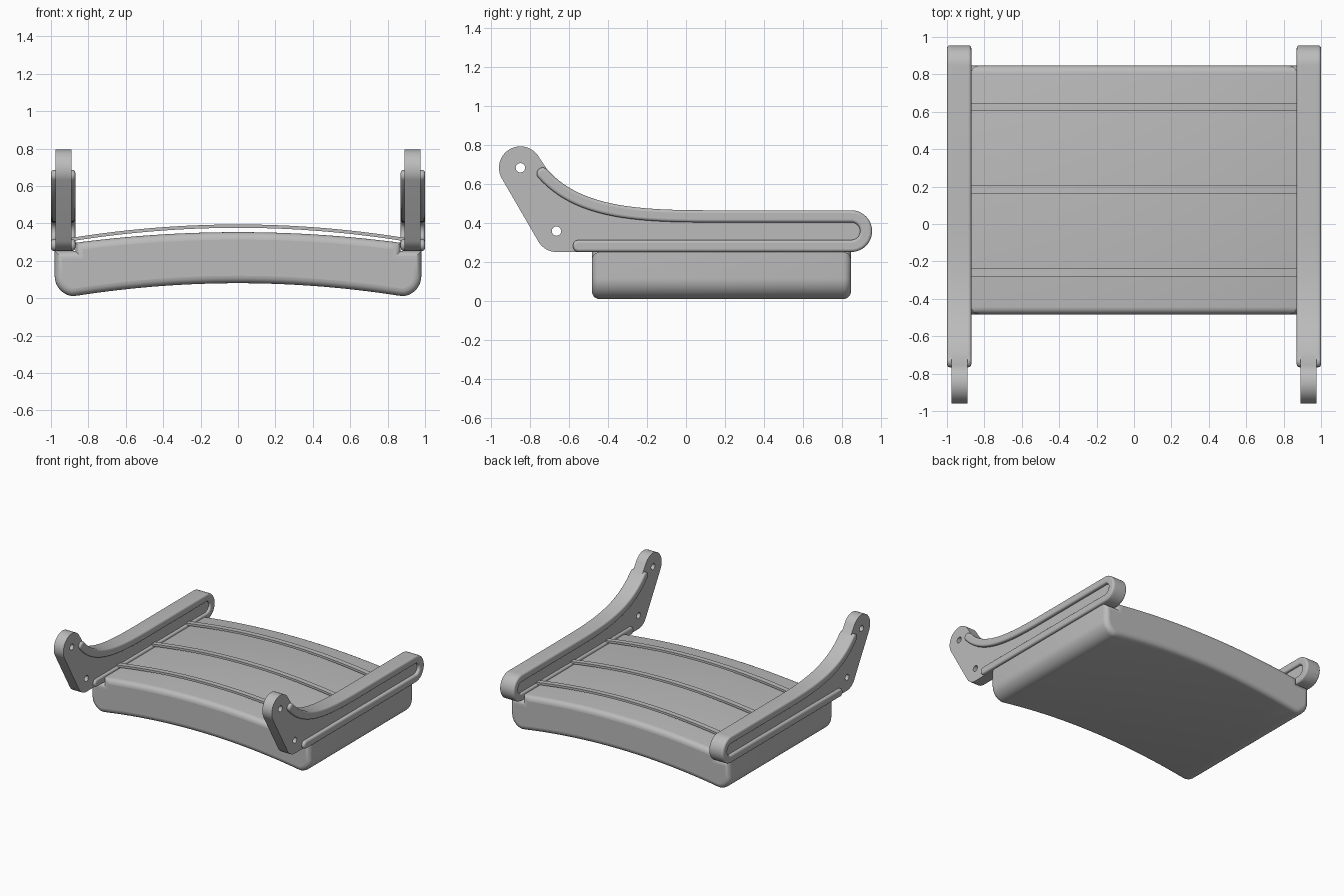
import bpy
from math import cos, sin, radians
from mathutils import Matrix, Vector

cube = bpy.data.objects.get("Cube")
if cube:
    bpy.data.objects.remove(cube, do_unlink=True)

grey = bpy.data.materials.new("plain grey")
grey.use_nodes = True
grey.diffuse_color = (0.5, 0.5, 0.5, 1)
grey.node_tree.nodes["Principled BSDF"].inputs["Base Color"].default_value = (0.5, 0.5, 0.5, 1)

# Profile plane to world: side profiles extrude along x, front profiles along y
SIDE = Matrix(((0, 0, 1, 0), (1, 0, 0, 0), (0, 1, 0, 0), (0, 0, 0, 1)))
FRONT = Matrix(((1, 0, 0, 0), (0, 0, -1, 0), (0, 1, 0, 0), (0, 0, 0, 1)))


def arc(centre, r, start, end, n=16):
    angles = [radians(start + (end - start) * i / n) for i in range(n + 1)]
    return [Vector((centre[0] + r * cos(a), centre[1] + r * sin(a))) for a in angles]


def bezier(a, b, c, d, n=24):
    a, b, c, d = map(Vector, (a, b, c, d))
    ts = [i / n for i in range(n + 1)]
    return [a * (1-t)**3 + b * 3*t*(1-t)**2 + c * 3*t*t*(1-t) + d * t**3 for t in ts]


def offset(path, dist):
    """Shift an open path sideways; positive is to the left of travel."""
    out = []
    for i, p in enumerate(path):
        t = (path[min(i + 1, len(path) - 1)] - path[max(i - 1, 0)]).normalized()
        out.append(p + Vector((-t.y, t.x)) * dist)
    return out


def slab(name, outlines, axes, place, half, bevel=0.0):
    """Extrude filled outlines; inner outlines become holes."""
    curve = bpy.data.curves.new(name, 'CURVE')
    curve.dimensions = '2D'
    curve.fill_mode = 'BOTH'
    curve.extrude = half - bevel
    curve.bevel_depth = bevel
    curve.offset = -bevel
    curve.bevel_resolution = 4
    for pts in outlines:
        spline = curve.splines.new('POLY')
        spline.points.add(len(pts) - 1)
        for sp, p in zip(spline.points, pts):
            sp.co = (p[0], p[1], 0, 1)
        spline.use_cyclic_u = True
    temp = bpy.data.objects.new(name + " curve", curve)
    bpy.context.collection.objects.link(temp)
    graph = bpy.context.evaluated_depsgraph_get()
    mesh = bpy.data.meshes.new_from_object(temp.evaluated_get(graph))
    bpy.data.objects.remove(temp, do_unlink=True)
    mesh.transform(Matrix.Translation(place) @ axes)
    mesh.materials.clear()
    mesh.materials.append(grey)
    obj = bpy.data.objects.new(name, mesh)
    bpy.context.collection.objects.link(obj)
    bpy.ops.object.select_all(action='DESELECT')
    obj.select_set(True)
    bpy.context.view_layer.objects.active = obj
    bpy.ops.object.shade_smooth_by_angle(angle=radians(35))
    return obj


def arch(height, drop, reach, n=32):
    xs = [reach * (2 * i / n - 1) for i in range(n + 1)]
    return [Vector((x, height - drop * x * x)) for x in xs]


# Arched body with a step under each arm
body = arch(0.353, 0.075, 0.87)
body += [Vector((0.87, 0.252)), Vector((0.98, 0.252))]
body += arc((0.872, 0.118), 0.108, 0, -83)
body += arch(0.08, 0.09, 0.86)[::-1]
body += arc((-0.872, 0.118), 0.108, -97, -180)
body += [Vector((-0.98, 0.252)), Vector((-0.87, 0.252))]
slab("body", [body], FRONT, (0, 0.182, 0), 0.665, 0.04)

# Thin arched slats just above the body
top = arch(0.394, 0.09, 0.93)
slat = top + [p - Vector((0, 0.018)) for p in reversed(top)]
for name, y in (("front_slat", -0.26), ("middle_slat", 0.185), ("back_slat", 0.625)):
    slab(name, [slat], FRONT, (0, y, 0), 0.021)

# Centre line of the raised rim around each arm
W = 0.031
line = bezier((-0.735, 0.655), (-0.56, 0.46), (-0.28, 0.437), (0.1, 0.436))
line += arc((0.848, 0.36), 0.076, 90, -90, 24)
line += [Vector((-0.55, 0.284))]
outer, inner = offset(line, W), offset(line, -W)
rim = outer + arc(line[-1], W, 270, 90, 12)[1:-1] + inner[::-1]
rim += arc(line[0], W, 222 + 90 - 84, 48, 12)[1:-1]

# Arm plate with rounded nose, lower corner and two bolt holes
upper_hole, lower_hole = (-0.85, 0.685), (-0.665, 0.36)
plate = outer + arc(lower_hole, 0.107, 270, 210)
plate += arc(upper_hole, 0.11, 210, 30, 28)
holes = [arc(c, 0.024, 0, 345, 23) for c in (upper_hole, lower_hole)]

for side, s in (("left", 1), ("right", -1)):
    slab(side + "_arm_plate", [plate] + holes, SIDE, (s * 0.932, 0, 0), 0.0425)
    slab(side + "_arm_rim", [rim], SIDE, (s * 0.935, 0, 0), 0.065, 0.015)
